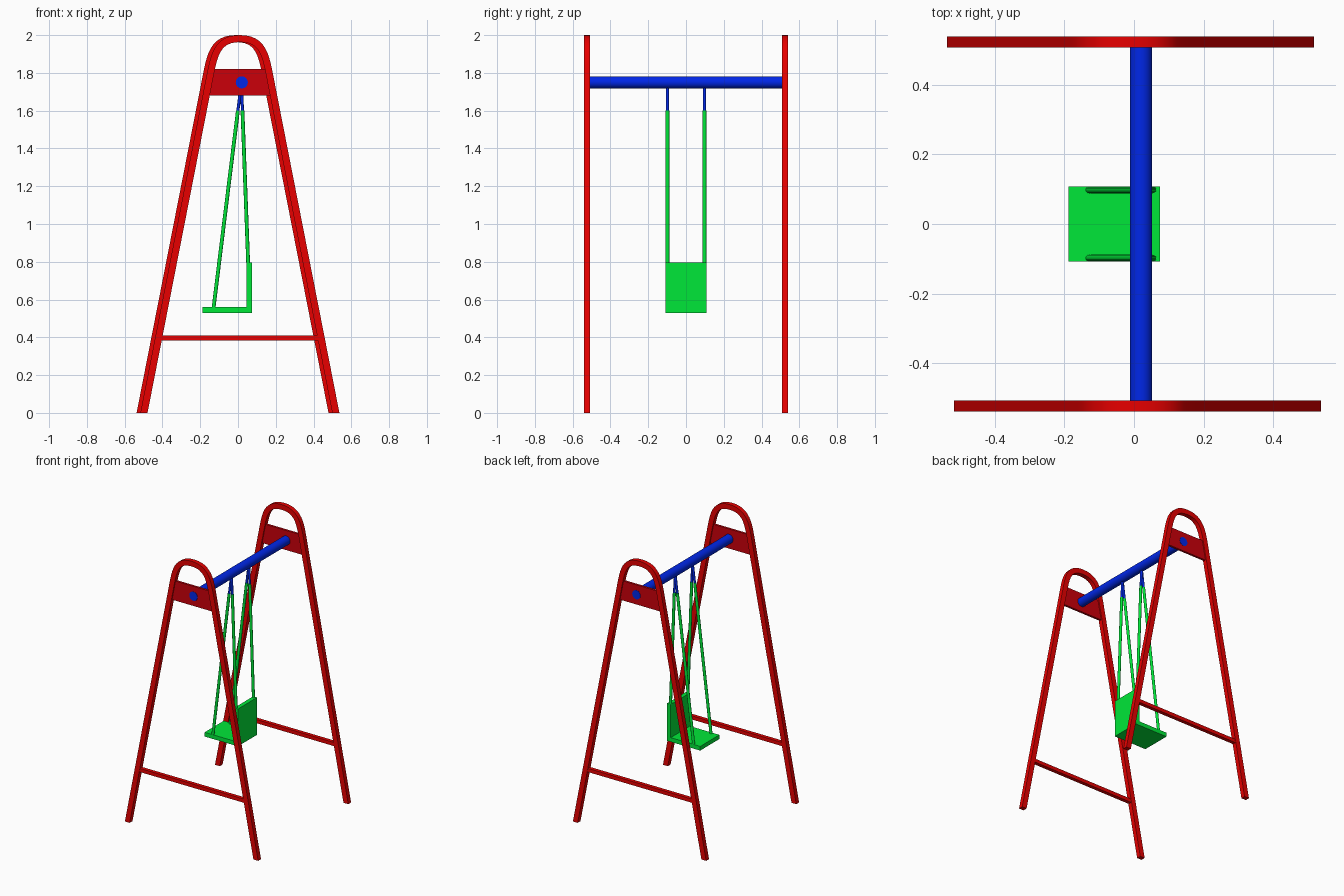
import bpy, bmesh, math
from mathutils import Vector
from mathutils.geometry import interpolate_bezier

if "Cube" in bpy.data.objects:
    bpy.data.objects.remove(bpy.data.objects["Cube"])


def material(name, rgb):
    m = bpy.data.materials.new(name)
    m.diffuse_color = (*rgb, 1)
    m.use_nodes = True
    m.node_tree.nodes["Principled BSDF"].inputs["Base Color"].default_value = m.diffuse_color
    return m


RED = material("frame red", (0.8, 0.0, 0.0))
DARK_RED = material("plate red", (0.6, 0.0, 0.003))
BLUE = material("bar blue", (0.0, 0.02, 0.8))
GREEN = material("seat green", (0.0, 0.8, 0.04))


def finish(name, bm, mat, smooth=False):
    bmesh.ops.recalc_face_normals(bm, faces=bm.faces)
    me = bpy.data.meshes.new(name)
    bm.to_mesh(me)
    bm.free()
    me.materials.append(mat)
    ob = bpy.data.objects.new(name, me)
    bpy.context.collection.objects.link(ob)
    if smooth:
        bpy.ops.object.select_all(action='DESELECT')
        ob.select_set(True)
        bpy.context.view_layer.objects.active = ob
        bpy.ops.object.shade_smooth_by_angle(angle=math.radians(35))
    return ob


def box(name, lo, hi, mat):
    bm = bmesh.new()
    bmesh.ops.create_cube(bm, size=1)
    for v in bm.verts:
        v.co = [(a + b) / 2 + c * (b - a) for a, b, c in zip(lo, hi, v.co)]
    return finish(name, bm, mat)


def rod(name, a, b, r, mat, sides=12):
    a, b = Vector(a), Vector(b)
    bm = bmesh.new()
    bmesh.ops.create_cone(bm, cap_ends=True, segments=sides, radius1=r,
                          radius2=r, depth=(b - a).length)
    q = (b - a).to_track_quat('Z', 'Y')
    for v in bm.verts:
        v.co = q @ v.co + (a + b) / 2
    return finish(name, bm, mat, True)


# Centre line of the A-shaped frame: straight leg, arch, straight leg
FOOT, SHOULDER = 0.508, (0.155, 1.8)


def leg_x(z):
    return FOOT - (FOOT - SHOULDER[0]) * z / SHOULDER[1]


arch = interpolate_bezier(Vector((-0.155, 1.8)), Vector((-0.134, 1.907)),
                          Vector((-0.113, 1.9815)), Vector((0, 1.9815)), 12)
half = [Vector((-FOOT, 0))] + [Vector(p[:2]) for p in arch]
path = half + [Vector((-p.x, p.y)) for p in reversed(half[:-1])]


def a_frame(name, cx, cy, h=0.0185, d=0.016):
    """Sweep a rectangular section along the path; feet are cut level."""
    bm = bmesh.new()
    rings = []
    for i, p in enumerate(path):
        if i in (0, len(path) - 1):
            n = Vector((-1 if i == 0 else 1, 0)) * 1.02
        else:
            t = (path[i + 1] - path[i]).normalized() + (path[i] - path[i - 1]).normalized()
            t.normalize()
            n = Vector((-t.y, t.x))
        rings.append([bm.verts.new((cx + p.x + n.x * s * h, cy + e * d, p.y + n.y * s * h))
                      for s, e in ((1, 1), (1, -1), (-1, -1), (-1, 1))])
    for a, b in zip(rings, rings[1:]):
        for k in range(4):
            bm.faces.new((a[k], a[(k + 1) % 4], b[(k + 1) % 4], b[k]))
    bm.faces.new(rings[0])
    bm.faces.new(rings[-1])
    return finish(name, bm, RED, True)


# Two frames, each with a cross brace and a bearing plate
for side, cx, cy in (("front", 0.01, -0.523), ("back", -0.01, 0.523)):
    a_frame(side + "_frame", cx, cy)
    w = leg_x(0.396)
    box(side + "_brace", (cx - w, cy - 0.013, 0.383), (cx + w, cy + 0.013, 0.409), RED)
    plate = box(side + "_plate", (cx - 1, cy - 0.008, 1.68), (cx + 1, cy + 0.008, 1.82), DARK_RED)
    for v in plate.data.vertices:  # taper to follow the legs
        v.co.x = cx + math.copysign(leg_x(v.co.z), v.co.x - cx)

# Top bar through both plates
BX, BZ = 0.02, 1.75
rod("top_bar", (BX, -0.533, BZ), (BX, 0.533, BZ), 0.032, BLUE, 32)

# Hanger rods: blue upper link, green lower rod
for side, y in (("front", -0.098), ("back", 0.098)):
    for end, foot in (("left", (-0.13, y, 0.55)), ("right", (0.061, y, 0.6))):
        top, foot = Vector((0.018, y, BZ)), Vector(foot)
        joint = top.lerp(foot, (BZ - 1.6) / (BZ - foot.z))
        rod(f"{side}_{end}_link", top, joint, 0.008, BLUE)
        rod(f"{side}_{end}_hanger", joint, foot, 0.01, GREEN)

# Seat and backrest
box("seat", (-0.188, -0.108, 0.53), (0.045, 0.108, 0.56), GREEN)
box("backrest", (0.045, -0.108, 0.53), (0.075, 0.108, 0.797), GREEN)
